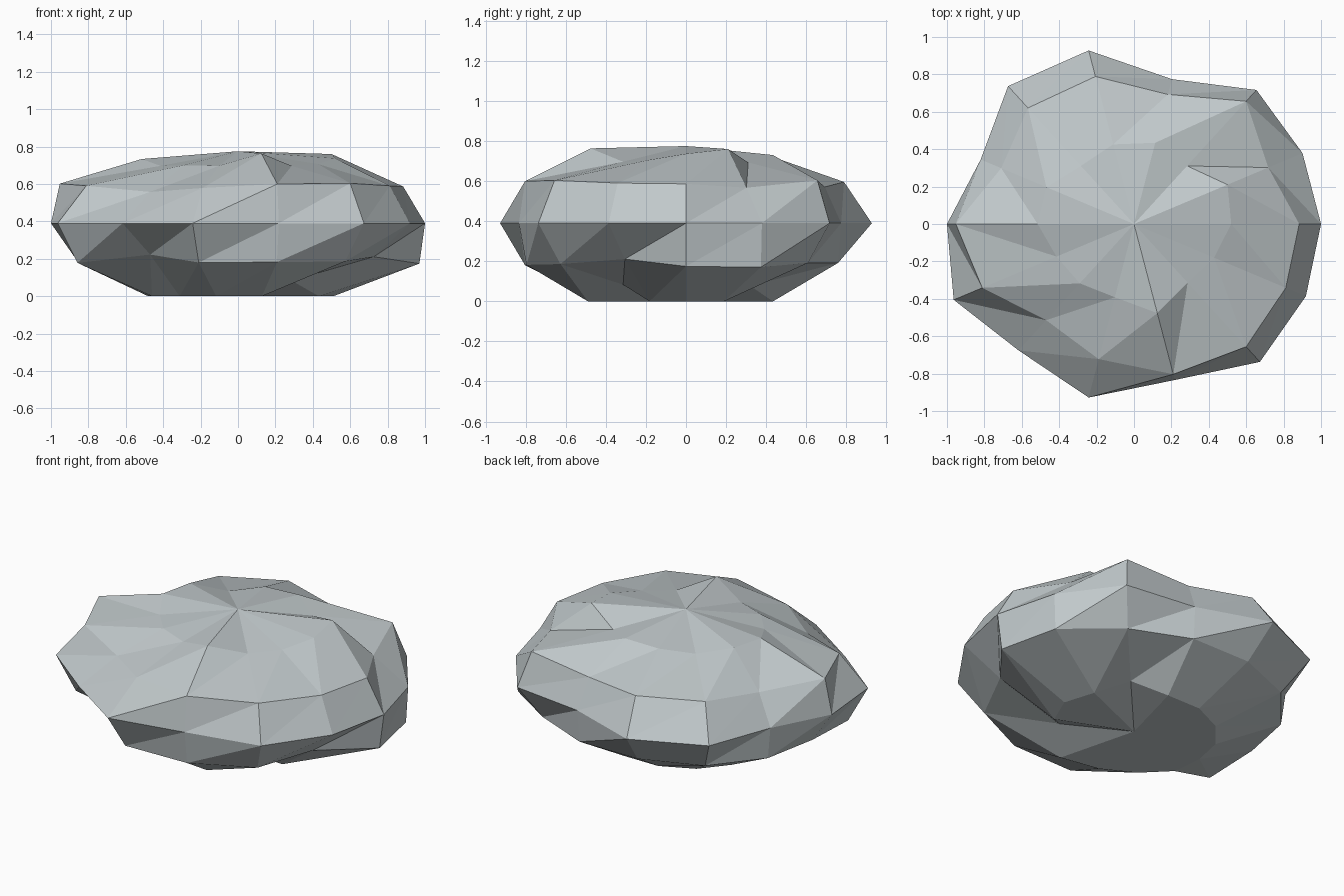
import bpy
import bmesh
from math import sin, cos, pi

# Remove the default cube
cube = bpy.data.objects.get("Cube")
if cube:
    bpy.data.objects.remove(cube, do_unlink=True)

# Squashed sphere proportions
SEGMENTS = 14
DEPTH = 0.873
MIDDLE = 0.39
HALF_HEIGHT = 0.385

# Bumpiness of each ring from crown to base, in percent of the radius
BUMPS = [
    (4, 11, -9, 2, 0, -9, 4, 3, -8, -7, -8, 12, -8, -5),
    (2, -8, 11, -6, 7, 5, -9, 10, 4, -13, -2, 9, 11, 4),
    (0, 0, 5, -9, 9, 8, -9, 0, 7, -1, 9, -2, 8, 2),
    (12, 14, 3, 3, 3, 4, 2, 0, 10, -13, 9, 8, 6, -7),
    (2, 0, -6, 2, 2, 0, -2, -4, 2, 0, 5, 15, -8, -4),
]


def stone_material():
    colour = (0.53, 0.58, 0.595, 1.0)
    material = bpy.data.materials.new("stone_grey")
    material.use_nodes = True
    material.diffuse_color = colour
    shader = next(n for n in material.node_tree.nodes if n.type == "BSDF_PRINCIPLED")
    shader.inputs["Base Color"].default_value = colour
    shader.inputs["Roughness"].default_value = 0.9
    return material


def add_ring(bm, level, bumps):
    """One bumpy ring of the squashed sphere; the last ring rests on the ground."""
    polar = pi * level / (len(BUMPS) + 1)
    ring = []
    for k, bump in enumerate(bumps):
        scale = 1 + bump / 100
        turn = 2 * pi * k / SEGMENTS
        radius = sin(polar) * scale
        z = MIDDLE + HALF_HEIGHT * cos(polar) * scale
        # Only the deepest dents of the base stay off the ground
        if level == len(BUMPS) and bump > -5:
            z = 0
        ring.append(bm.verts.new((radius * cos(turn), DEPTH * radius * sin(turn), z)))
    return ring


# Boulder: crown fan, triangulated bands and a base fan
bm = bmesh.new()
crown = bm.verts.new((0, 0, MIDDLE + HALF_HEIGHT))
base = bm.verts.new((0, 0, 0))
rings = [add_ring(bm, i + 1, bumps) for i, bumps in enumerate(BUMPS)]

for k in range(SEGMENTS):
    n = (k + 1) % SEGMENTS
    bm.faces.new((crown, rings[0][k], rings[0][n]))
    for upper, lower in zip(rings, rings[1:]):
        bm.faces.new((upper[k], lower[k], upper[n]))
        bm.faces.new((upper[n], lower[k], lower[n]))
    bm.faces.new((base, rings[-1][n], rings[-1][k]))
bmesh.ops.recalc_face_normals(bm, faces=bm.faces[:])

mesh = bpy.data.meshes.new("boulder")
bm.to_mesh(mesh)
bm.free()
mesh.materials.append(stone_material())
boulder = bpy.data.objects.new("boulder", mesh)
bpy.context.collection.objects.link(boulder)
